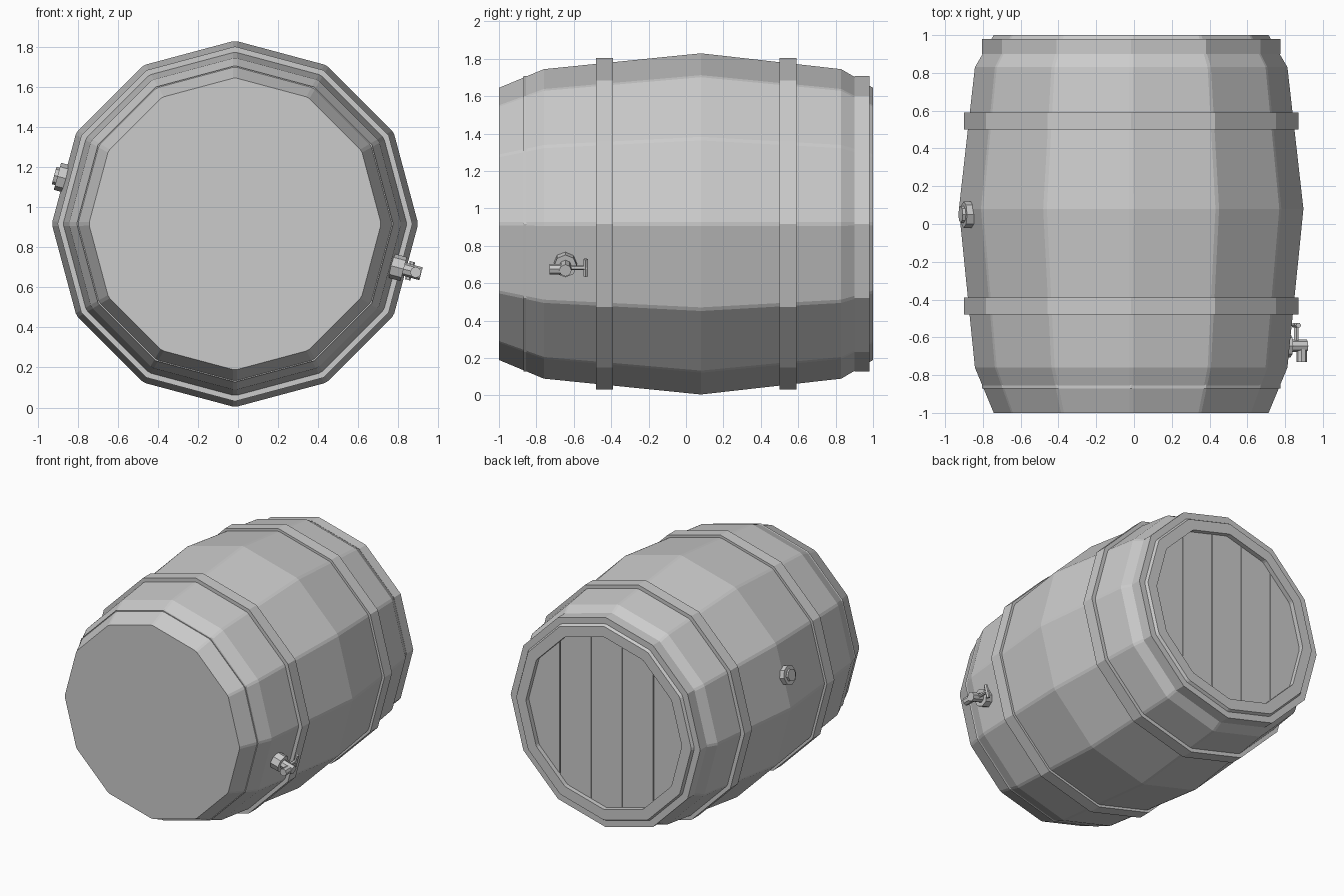
import bpy, bmesh, math
from mathutils import Vector

if "Cube" in bpy.data.objects:
    bpy.data.objects.remove(bpy.data.objects["Cube"])

CX, CZ = -0.015, 0.917          # barrel axis, running along y
SIDES = 12

grey = bpy.data.materials.new("plain grey")
grey.diffuse_color = (0.6, 0.6, 0.6, 1)
grey.use_nodes = True
grey.node_tree.nodes["Principled BSDF"].inputs["Base Color"].default_value = grey.diffuse_color


def finish(bm, name):
    bmesh.ops.recalc_face_normals(bm, faces=bm.faces)
    me = bpy.data.meshes.new(name)
    bm.to_mesh(me)
    bm.free()
    me.materials.append(grey)
    ob = bpy.data.objects.new(name, me)
    bpy.context.collection.objects.link(ob)
    return ob


def section(chamfer=0.0):
    """Unit 12-gon with a vertex on top, as (x, z), corners optionally chamfered."""
    pts = []
    half = math.pi / SIDES
    for k in range(SIDES):
        a = k * 2 * half
        if chamfer:
            r = math.cos(half) / math.cos(half - chamfer)
            pts += [(r * math.cos(a + d), r * math.sin(a + d)) for d in (-chamfer, chamfer)]
        else:
            pts.append((math.cos(a), math.sin(a)))
    return pts


def lathe(name, profile, ring, closed=False):
    """Sweep (y, radius) points round the barrel axis; open profiles get end caps."""
    bm = bmesh.new()
    rows = [[bm.verts.new((CX + r * x, y, CZ + r * z)) for x, z in ring] for y, r in profile]
    n = len(ring)
    pairs = list(zip(rows, rows[1:]))
    if closed:
        pairs.append((rows[-1], rows[0]))
    else:
        bm.faces.new(rows[0])
        bm.faces.new(rows[-1])
    for a, b in pairs:
        for i in range(n):
            j = (i + 1) % n
            bm.faces.new((a[i], a[j], b[j], b[i]))
    return finish(bm, name)


def rod(name, p0, p1, r, sides=8):
    """Flat-sided cylinder between two points."""
    d = p1 - p0
    bm = bmesh.new()
    bmesh.ops.create_cone(bm, cap_ends=True, segments=sides, radius1=r, radius2=r, depth=d.length)
    rot = d.to_track_quat('Z', 'Y').to_matrix()
    for v in bm.verts:
        v.co = rot @ v.co + (p0 + p1) / 2
    return finish(bm, name)


# Staves: bulging body with a recess at the back end
lathe("barrel_body",
      [(-1, 0.73), (-0.76, 0.83), (0.08, 0.915), (0.83, 0.83), (1, 0.73),
       (1, 0.65), (0.94, 0.65)], section(math.radians(0.7)))

# Hoops
for name, y0, y1, r in (("front_end_hoop", -0.87, -0.79, 0.79),
                        ("front_hoop", -0.48, -0.39, 0.886),
                        ("back_hoop", 0.50, 0.59, 0.886),
                        ("back_end_hoop", 0.90, 0.98, 0.79)):
    lathe(name, [(y0, r), (y1, r), (y1, r - 0.08), (y0, r - 0.08)], section(), closed=True)

# Back head: five upright planks cut from one disc
for i in range(5):
    bm = bmesh.new()
    front = [bm.verts.new((CX + 0.65 * x, 0.93, CZ + 0.65 * z)) for x, z in section()]
    back = [bm.verts.new((v.co.x, 0.965, v.co.z)) for v in front]
    bm.faces.new(front)
    bm.faces.new(back)
    for k in range(SIDES):
        j = (k + 1) % SIDES
        bm.faces.new((front[k], front[j], back[j], back[k]))
    mid = CX + (i - 2) * 0.26
    for side in (-1, 1):
        if abs(i - 2 + side) > 2:
            continue
        cut = bmesh.ops.bisect_plane(bm, geom=bm.verts[:] + bm.edges[:] + bm.faces[:],
                                     plane_co=(mid + side * 0.127, 0, 0),
                                     plane_no=(side, 0, 0), clear_outer=True)
        edges = [e for e in cut["geom_cut"] if isinstance(e, bmesh.types.BMEdge)]
        bmesh.ops.holes_fill(bm, edges=edges)
    finish(bm, f"head_plank_{i + 1}")


def at(normal, s, y, side=0.0):
    """Point s out from the axis along a stave's normal, shifted along the stave's width."""
    t = Vector((-normal.z, 0, normal.x))
    return Vector((CX, y, CZ)) + normal * s + t * side


c15, s15 = math.cos(math.radians(15)), math.sin(math.radians(15))

# Bung on the left
left = Vector((-c15, 0, s15))
rod("bung_flange", at(left, 0.86, 0.05), at(left, 0.918, 0.05), 0.07)
rod("bung_cap", at(left, 0.90, 0.05), at(left, 0.935, 0.05), 0.045)

# Tap on the right
right = Vector((c15, 0, -s15))
TY = -0.645
rod("tap_flange", at(right, 0.79, TY), at(right, 0.872, TY), 0.062)
rod("tap_pipe", at(right, 0.86, TY), at(right, 0.962, TY), 0.033)
rod("tap_spout", at(right, 0.934, TY), at(right, 0.934, -0.73), 0.028)
rod("tap_stem", at(right, 0.905, TY), at(right, 0.905, -0.53), 0.013, 6)
rod("tap_handle", at(right, 0.905, -0.537, -0.047), at(right, 0.905, -0.537, 0.047), 0.014, 6)
